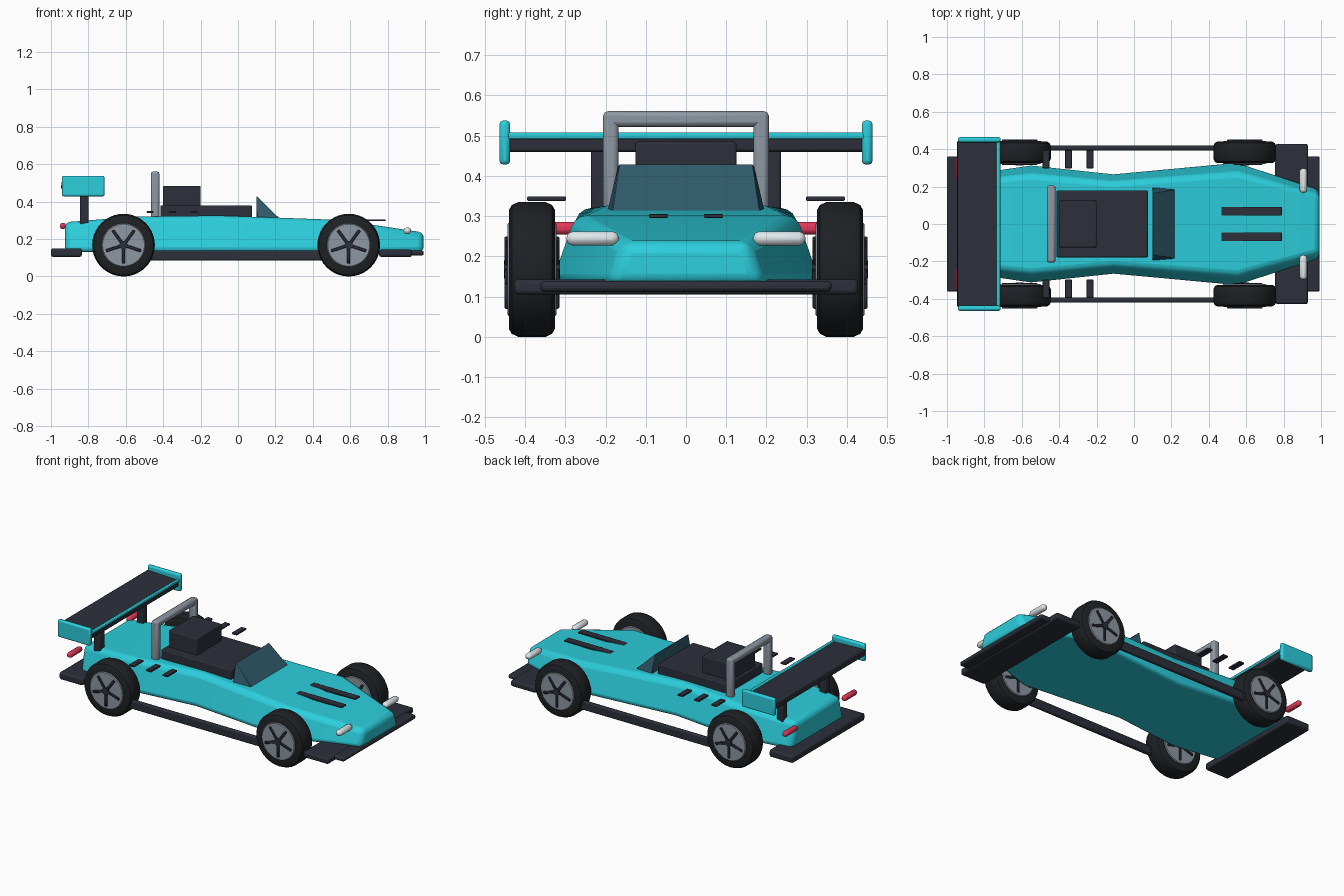
import bpy, bmesh, math
from mathutils import Vector, Matrix

if "Cube" in bpy.data.objects:
    bpy.data.objects.remove(bpy.data.objects["Cube"])


def material(name, rgb):
    m = bpy.data.materials.new(name)
    m.diffuse_color = (*rgb, 1)
    m.use_nodes = True
    m.node_tree.nodes["Principled BSDF"].inputs["Base Color"].default_value = m.diffuse_color
    return m


CYAN = material("cyan paint", (0.025, 0.62, 0.72))
DARK = material("dark trim", (0.025, 0.029, 0.042))
TYRE = material("rubber", (0.013, 0.015, 0.018))
STEEL = material("steel", (0.27, 0.31, 0.36))
RED = material("red lamp", (0.75, 0.04, 0.1))
LAMP = material("white lamp", (0.75, 0.8, 0.83))
GLASS = material("tinted glass", (0.03, 0.105, 0.15))


def finish(name, bm, mat, bevel=0.0, segments=2):
    bmesh.ops.recalc_face_normals(bm, faces=bm.faces)
    me = bpy.data.meshes.new(name)
    bm.to_mesh(me)
    bm.free()
    ob = bpy.data.objects.new(name, me)
    bpy.context.collection.objects.link(ob)
    me.materials.append(mat)
    if bevel:
        mod = ob.modifiers.new("bevel", 'BEVEL')
        mod.width = bevel
        mod.segments = segments
        mod.limit_method = 'ANGLE'
        mod.angle_limit = math.radians(35)
    bpy.ops.object.select_all(action='DESELECT')
    ob.select_set(True)
    bpy.context.view_layer.objects.active = ob
    bpy.ops.object.shade_smooth_by_angle(angle=math.radians(32))
    return ob


def box(name, x, y, z, mat, bevel=0.006, tilt=0.0):
    """Box from (min, max) ranges, optionally tilted about y."""
    lo, hi = Vector((x[0], y[0], z[0])), Vector((x[1], y[1], z[1]))
    bm = bmesh.new()
    bmesh.ops.create_cube(bm, size=1)
    bmesh.ops.transform(bm, matrix=Matrix.Diagonal((*(hi - lo), 1)), verts=bm.verts)
    ob = finish(name, bm, mat, bevel)
    ob.location = (lo + hi) / 2
    ob.rotation_euler.y = tilt
    return ob


def pair(name, x, y, z, mat, bevel=0.006):
    """The same box on both sides of the car."""
    box(name + "_left", x, y, z, mat, bevel)
    box(name + "_right", x, (-y[1], -y[0]), z, mat, bevel)


def loft(name, rings, mat, bevel=0.0, segments=2):
    bm = bmesh.new()
    rows = [[bm.verts.new(p) for p in r] for r in rings]
    n = len(rows[0])
    for a, b in zip(rows, rows[1:]):
        for i in range(n):
            j = (i + 1) % n
            bm.faces.new((a[i], a[j], b[j], b[i]))
    bm.faces.new(rows[0])
    bm.faces.new(rows[-1])
    return finish(name, bm, mat, bevel, segments)


# Body shell: x, half width at the bottom, half width at the top, top height
sections = [(-0.925, 0.265, 0.225, 0.29), (-0.55, 0.32, 0.265, 0.32),
            (-0.11, 0.272, 0.225, 0.326), (0.55, 0.335, 0.275, 0.302),
            (0.993, 0.19, 0.155, 0.235)]
loft("body_shell", [[(x, -b, 0.13), (x, b, 0.13), (x, t, h), (x, -t, h)]
                    for x, b, t, h in sections], CYAN, 0.028, 3)

# Windscreen wedge
loft("windscreen", [[(0.1, s * 0.195, 0.315), (0.1, s * 0.168, 0.43), (0.22, s * 0.185, 0.312)]
                    for s in (-1, 1)], GLASS, 0.003, 1)

# Cockpit, seat and roll hoop
box("cockpit_tub", (-0.415, 0.075), (-0.178, 0.178), (0.3, 0.38), DARK)
box("seat_block", (-0.4, -0.2), (-0.125, 0.125), (0.37, 0.485), DARK)
pair("roll_hoop_post", (-0.466, -0.42), (0.168, 0.206), (0.29, 0.555), STEEL, 0.012)
box("roll_hoop_top", (-0.466, -0.42), (-0.206, 0.206), (0.522, 0.561), STEEL, 0.012)

# Hood vents and side vents
pair("hood_vent", (0.43, 0.79), (0.045, 0.092), (0.296, 0.305), DARK, 0.002)
for k, x in enumerate((-0.47, -0.35, -0.235)):
    pair(f"side_vent_{k + 1}", (x - 0.018, x + 0.018), (0.298, 0.395), (0.338, 0.349), DARK, 0.003)

# Splitters, diffuser and side skirts
box("front_splitter", (0.755, 0.93), (-0.428, 0.428), (0.105, 0.143), DARK, 0.01)
box("front_lip", (0.82, 0.993), (-0.362, 0.362), (0.112, 0.139), DARK, 0.01)
box("rear_diffuser", (-1.0, -0.835), (-0.362, 0.362), (0.105, 0.15), DARK, 0.01)
pair("side_skirt", (-0.5, 0.47), (0.394, 0.421), (0.085, 0.14), DARK, 0.008)

# Rear wing
box("wing_blade", (-0.945, -0.722), (-0.445, 0.445), (0.463, 0.505), DARK, 0.008, math.radians(2))
box("wing_lip", (-0.735, -0.715), (-0.445, 0.445), (0.492, 0.508), CYAN, 0.004)
pair("wing_end_plate", (-0.942, -0.713), (0.437, 0.464), (0.428, 0.538), CYAN, 0.01)
pair("wing_strut", (-0.845, -0.798), (0.192, 0.236), (0.26, 0.475), DARK, 0.006)

# Lamps
pair("headlight", (0.886, 0.925), (0.167, 0.297), (0.227, 0.262), LAMP, 0.015)
pair("tail_light", (-0.952, -0.92), (0.235, 0.358), (0.254, 0.286), RED, 0.012)


def lathe(name, profile, mat, centre, sides=40):
    """Spin (radius, y) points about the wheel axle, profile closed to the axis."""
    rings = []
    for r, y in profile:
        rings.append([(r * math.cos(2 * math.pi * i / sides), y,
                       r * math.sin(2 * math.pi * i / sides)) for i in range(sides)])
    ob = loft(name, rings, mat)
    ob.location = centre
    return ob


# Wheels: tyre, rim and five spokes showing on both faces
R, W = 0.1675, 0.057
for end, wx in (("front", 0.592), ("rear", -0.612)):
    for side, s in (("left", 1), ("right", -1)):
        c = Vector((wx, s * 0.383, R))
        tag = f"{end}_{side}"
        lathe("tyre_" + tag, [(0.11, -W), (0.148, -W), (0.16, -W * 0.88), (R, -W * 0.6),
                              (R, W * 0.6), (0.16, W * 0.88), (0.148, W), (0.11, W)], TYRE, c)
        lathe("rim_" + tag, [(0.112, -0.061), (0.118, -0.056), (0.118, 0.056), (0.112, 0.061)],
              STEEL, c)
        lathe("hub_" + tag, [(0.022, -0.07), (0.022, 0.07)], DARK, c, 16)
        bm = bmesh.new()
        for k in range(5):
            m = (Matrix.Rotation(math.pi / 2 + k * 2 * math.pi / 5, 4, 'Y')
                 @ Matrix.Translation((0.052, 0, 0)) @ Matrix.Diagonal((0.092, 0.136, 0.016, 1)))
            bmesh.ops.create_cube(bm, size=1, matrix=m)
        finish("spokes_" + tag, bm, DARK, 0.003, 1).location = c
